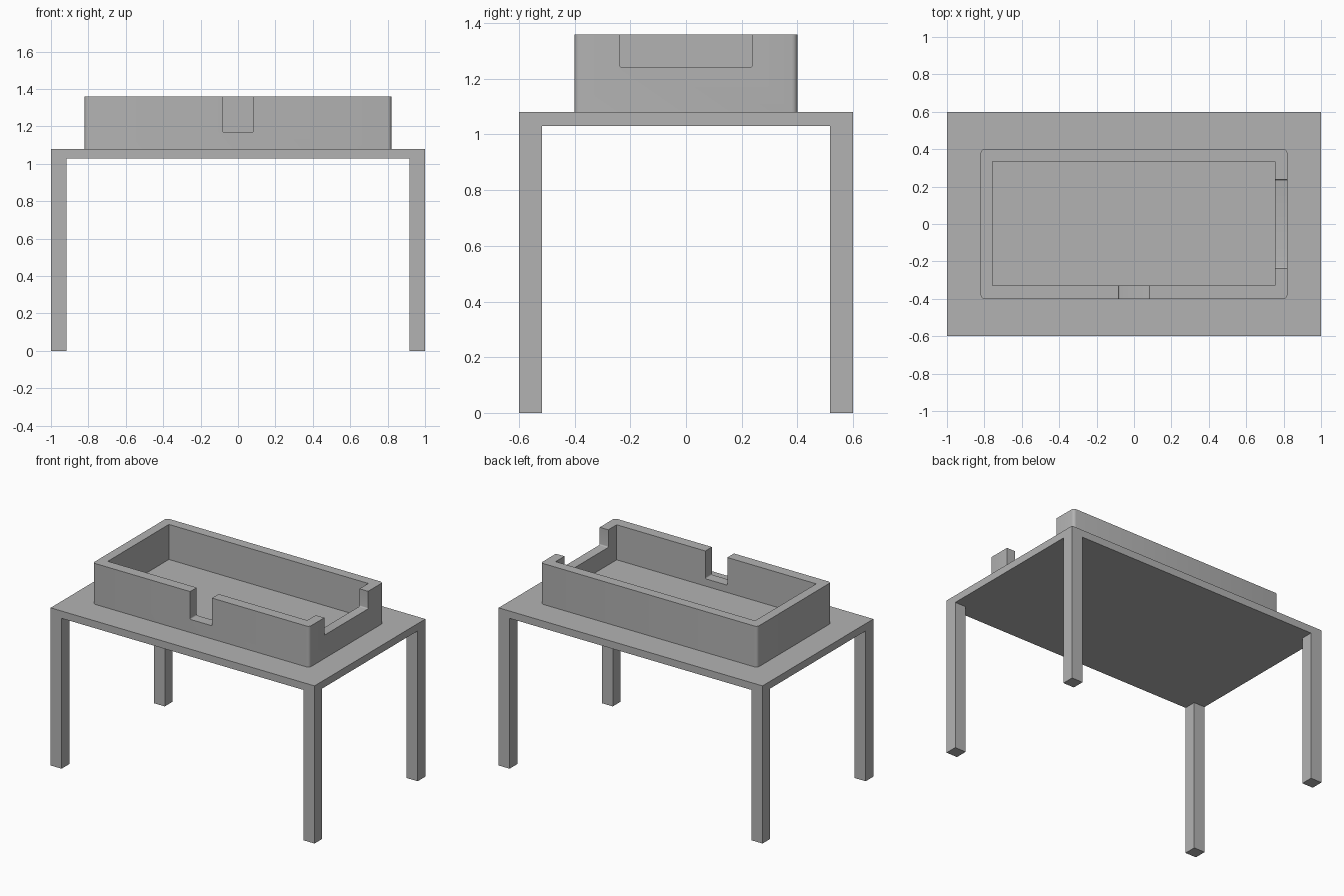
import bpy
import bmesh
import math

cube = bpy.data.objects.get("Cube")
if cube:
    bpy.data.objects.remove(cube, do_unlink=True)

grey = bpy.data.materials.new("plain_grey")
grey.use_nodes = True
colour = (0.45, 0.45, 0.45, 1.0)
grey.diffuse_color = colour
grey.node_tree.nodes["Principled BSDF"].inputs["Base Color"].default_value = colour

TOP_Z, SLAB_Z = 1.08, 1.03
RIM_Z, FLOOR_Z = 1.36, 1.12


def box(name, low, high, radius=0.0, axis=2, only_bottom=False, segments=4):
    """Box between two corners; edges along one axis may be rounded."""
    bm = bmesh.new()
    bmesh.ops.create_cube(bm, size=1.0)
    for v in bm.verts:
        v.co = [high[i] if v.co[i] > 0 else low[i] for i in range(3)]
    if radius:
        edges = []
        for e in bm.edges:
            a, b = e.verts
            along = abs(a.co[axis] - b.co[axis]) > 1e-6
            bottom = max(a.co.z, b.co.z) < low[2] + 1e-6
            if along and (bottom or not only_bottom):
                edges.append(e)
        bmesh.ops.bevel(bm, geom=edges, offset=radius, segments=segments,
                        profile=0.5, affect='EDGES')
    mesh = bpy.data.meshes.new(name)
    bm.to_mesh(mesh)
    bm.free()
    mesh.materials.append(grey)
    obj = bpy.data.objects.new(name, mesh)
    bpy.context.scene.collection.objects.link(obj)
    return obj


def activate(obj):
    bpy.ops.object.select_all(action='DESELECT')
    obj.select_set(True)
    bpy.context.view_layer.objects.active = obj


def cut(target, cutter):
    """Subtract the cutter from the target and discard it."""
    cutter.hide_render = True
    mod = target.modifiers.new("cut", 'BOOLEAN')
    mod.operation = 'DIFFERENCE'
    mod.solver = 'EXACT'
    mod.object = cutter
    activate(target)
    bpy.ops.object.modifier_apply(modifier=mod.name)
    bpy.data.objects.remove(cutter, do_unlink=True)


# Table: slab and four square legs flush with its corners
box("table_top", (-1, -0.6, SLAB_Z), (1, 0.6, TOP_Z))
LEG = 0.083
for side, sx in (("right", -1), ("left", 1)):
    for end, sy in (("front", -1), ("back", 1)):
        xs = sorted((sx, sx * (1 - LEG)))
        ys = sorted((sy * 0.6, sy * (0.6 - LEG)))
        box(f"{end}_{side}_leg", (xs[0], ys[0], 0), (xs[1], ys[1], SLAB_Z))

# Tray: block with rounded corners, hollowed out
tray = box("tray", (-0.82, -0.4, TOP_Z), (0.82, 0.4, RIM_Z), radius=0.02)
cut(tray, box("hollow", (-0.757, -0.328, FLOOR_Z), (0.755, 0.333, 1.5)))

# Notches in the front wall and the left end wall
cut(tray, box("front_notch", (-0.083, -0.5, 1.17), (0.083, -0.3, 1.5),
              radius=0.008, axis=1, only_bottom=True))
cut(tray, box("end_notch", (0.7, -0.237, 1.24), (0.9, 0.237, 1.5),
              radius=0.008, axis=0, only_bottom=True))

activate(tray)
bpy.ops.object.shade_smooth_by_angle(angle=math.radians(30))
